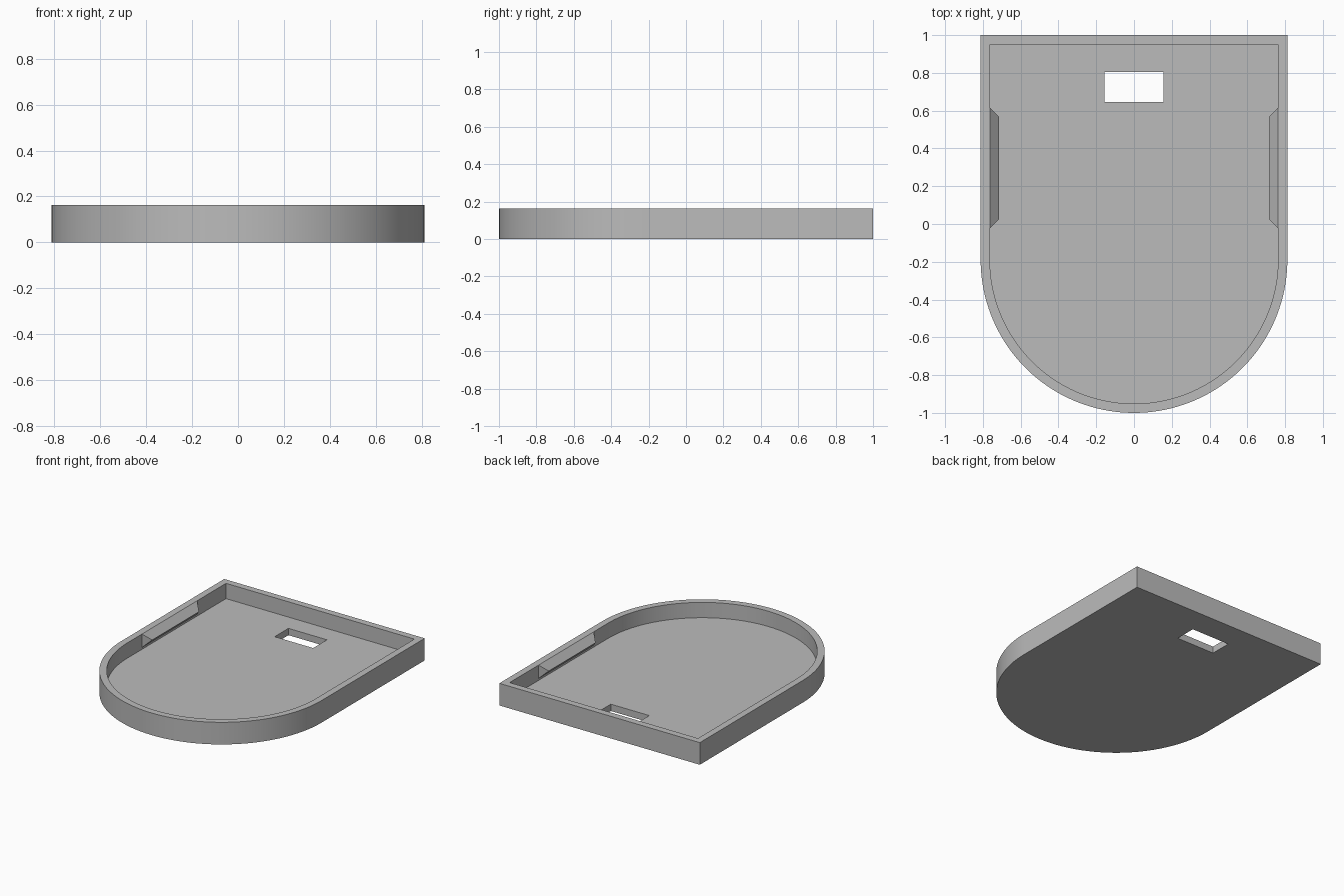
import bpy, bmesh, math
from mathutils import Vector

cube = bpy.data.objects.get("Cube")
if cube:
    bpy.data.objects.remove(cube)

HALF, BACK, HEIGHT = 0.812, 1.0, 0.162
WALL, FLOOR = 0.049, 0.05
CENTRE_Y = HALF - 1.0          # centre of the rounded front

grey = bpy.data.materials.new("plain grey")
grey.use_nodes = True
colour = (0.5, 0.5, 0.5, 1)
grey.diffuse_color = colour
grey.node_tree.nodes["Principled BSDF"].inputs["Base Color"].default_value = colour


def finish(name, bm):
    bmesh.ops.recalc_face_normals(bm, faces=bm.faces)
    mesh = bpy.data.meshes.new(name)
    bm.to_mesh(mesh)
    bm.free()
    mesh.materials.append(grey)
    obj = bpy.data.objects.new(name, mesh)
    bpy.context.collection.objects.link(obj)
    return obj


def prism(name, outline, z0, z1):
    bm = bmesh.new()
    face = bm.faces.new([bm.verts.new((x, y, z0)) for x, y in outline])
    top = bmesh.ops.extrude_face_region(bm, geom=[face], use_keep_orig=True)["geom"]
    verts = [g for g in top if isinstance(g, bmesh.types.BMVert)]
    bmesh.ops.translate(bm, verts=verts, vec=Vector((0, 0, z1 - z0)))
    return finish(name, bm)


def arch(inset, steps=96):
    """Square back corners joined to a half-round front."""
    r = HALF - inset
    arc = [(-r * math.cos(math.pi * i / steps),
            CENTRE_Y - r * math.sin(math.pi * i / steps)) for i in range(steps + 1)]
    return arc + [(r, BACK - inset), (-r, BACK - inset)]


# Tray body with its hollow and the slot through the floor
tray = prism("tray", arch(0), 0, HEIGHT)
hollow = prism("hollow_cutter", arch(WALL), FLOOR, HEIGHT + 0.1)
slot = prism("slot_cutter", [(-0.156, 0.647), (0.156, 0.647),
                             (0.156, 0.806), (-0.156, 0.806)], -0.1, HEIGHT)
for cutter in (hollow, slot):
    mod = tray.modifiers.new(cutter.name, "BOOLEAN")
    mod.operation = "DIFFERENCE"
    mod.solver = "EXACT"
    mod.object = cutter

# Bake the cuts, then drop the cutters
graph = bpy.context.evaluated_depsgraph_get()
baked = bpy.data.meshes.new_from_object(tray.evaluated_get(graph))
tray.modifiers.clear()
tray.data = baked
for cutter in (hollow, slot):
    bpy.data.objects.remove(cutter)
baked.shade_smooth()
baked.set_sharp_from_angle(angle=math.radians(30))

# Triangular snap ridges with bevelled ends, one on each side wall
DEPTH, Y0, Y1 = 0.049, -0.022, 0.617
for side, label in ((1, "left"), (-1, "right")):
    bm = bmesh.new()
    wall_x = HALF - WALL
    ends = []
    for y, inward in ((Y0, DEPTH), (Y1, -DEPTH)):
        points = [(wall_x, y, HEIGHT),
                  (wall_x - DEPTH, y + inward, HEIGHT - DEPTH),
                  (wall_x, y, HEIGHT - 2 * DEPTH)]
        ends.append([bm.verts.new((side * x, py, z)) for x, py, z in points])
    for end in ends:
        bm.faces.new(end)
    for i in range(3):
        j = (i + 1) % 3
        bm.faces.new((ends[0][i], ends[0][j], ends[1][j], ends[1][i]))
    finish(label + "_snap_ridge", bm)
